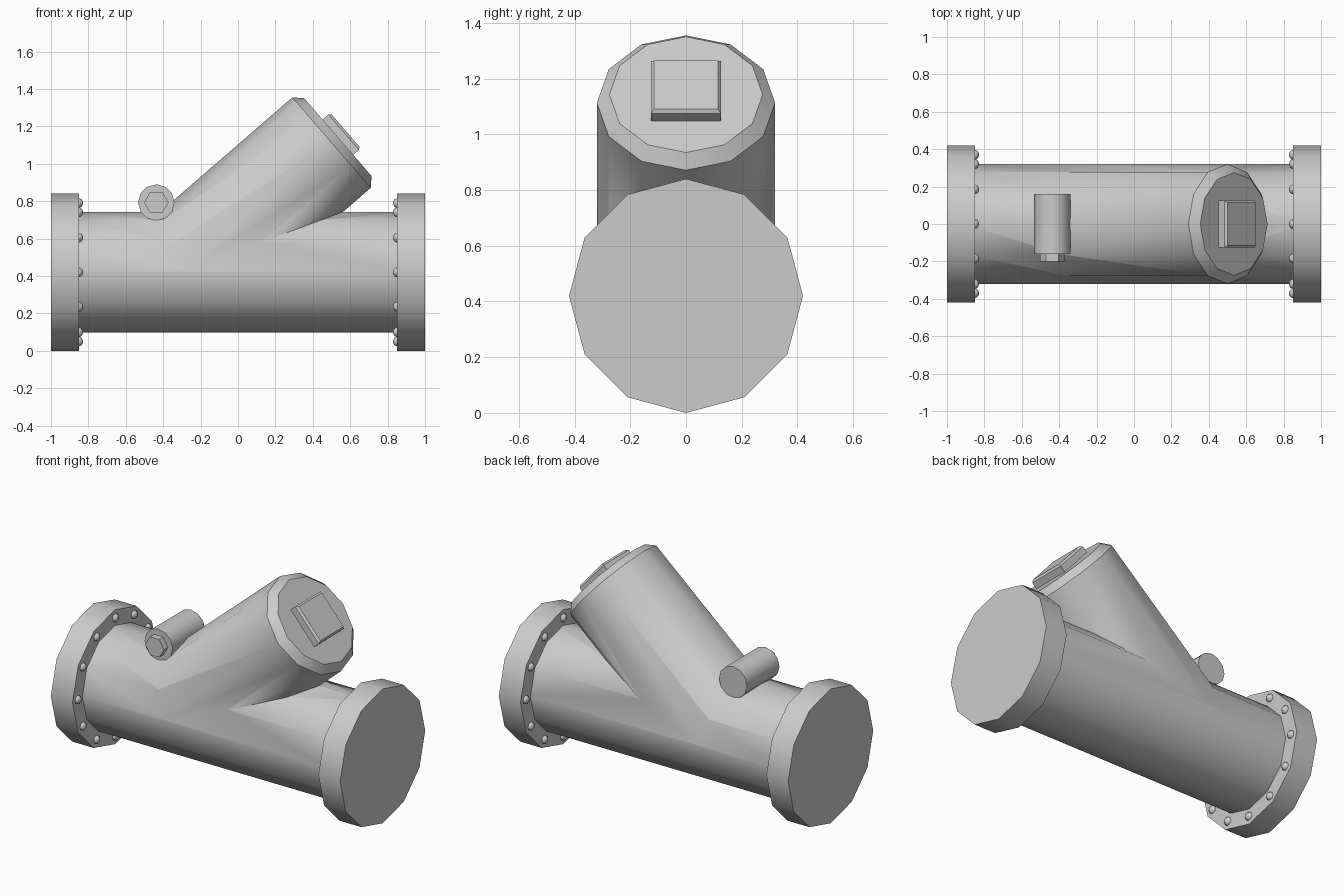
import bpy, bmesh, math
from mathutils import Vector

if "Cube" in bpy.data.objects:
    bpy.data.objects.remove(bpy.data.objects["Cube"])

X, Y, Z = Vector((1, 0, 0)), Vector((0, 1, 0)), Vector((0, 0, 1))


def turned(name, profile, sides, origin, axis, up, turn=0.0, smooth=40):
    """Closed solid from (distance along axis, radius) rings; first vertex points to up."""
    origin, axis, up = Vector(origin), axis.normalized(), up.normalized()
    side = axis.cross(up)
    bm = bmesh.new()
    rings = []
    for t, r in profile:
        ring = []
        for i in range(sides):
            a = 2 * math.pi * i / sides + turn
            ring.append(bm.verts.new(origin + axis * t + (up * math.cos(a) + side * math.sin(a)) * r))
        rings.append(ring)
    for a, b in zip(rings, rings[1:]):
        for i in range(sides):
            j = (i + 1) % sides
            bm.faces.new((a[i], a[j], b[j], b[i]))
    bm.faces.new(rings[0][::-1])
    bm.faces.new(rings[-1])
    bmesh.ops.recalc_face_normals(bm, faces=bm.faces[:])
    mesh = bpy.data.meshes.new(name)
    bm.to_mesh(mesh)
    bm.free()
    obj = bpy.data.objects.new(name, mesh)
    bpy.context.collection.objects.link(obj)
    if smooth:
        shade(obj, smooth)
    return obj


def shade(obj, angle):
    bpy.ops.object.select_all(action='DESELECT')
    obj.select_set(True)
    bpy.context.view_layer.objects.active = obj
    bpy.ops.object.shade_smooth_by_angle(angle=math.radians(angle))


# Main pipe and slanted branch, joined into one Y-shaped body
R, ZC = 0.322, 0.42
end = Vector((0.50, 0, 1.113))
slant = Vector((0.756, 0, 0.655)).normalized()
slant_up = Vector((-slant.z, 0, slant.x))
length = (end.z - ZC) / slant.z
body = turned("pipe_body", [(-0.9, R), (0.9, R)], 12, (0, 0, ZC), X, Z, smooth=0)
branch = turned("branch_tool", [(-length, R - 0.002), (0, R - 0.002)], 12, end, slant, slant_up, smooth=0)
join = body.modifiers.new("join", 'BOOLEAN')
join.operation, join.solver, join.object = 'UNION', 'EXACT', branch
bpy.context.view_layer.objects.active = body
bpy.ops.object.modifier_apply(modifier="join")
bpy.data.objects.remove(branch)
shade(body, 60)

# End flanges with a ring of domed rivets on each inner face
for label, s in (("left", -1), ("right", 1)):
    turned(label + "_flange", [(0.85, 0.42), (1.0, 0.42)], 12, (0, 0, ZC), X * s, Z)
    for i in range(12):
        a = math.radians(30 * i)
        centre = (0, 0.37 * math.sin(a), ZC + 0.37 * math.cos(a))
        dome = [(0.852, 0.026), (0.842, 0.024), (0.834, 0.017), (0.829, 0.006)]
        turned(f"{label}_rivet_{i + 1}", dome, 8, centre, X * s, Z, smooth=60)

# Chamfered cap closing the branch, with a square plug
turned("branch_cap", [(-0.005, 0.32), (0.0, 0.32), (0.045, 0.275)], 12, end, slant, slant_up, smooth=35)
q = math.sqrt(2)
turned("square_plug", [(0.03, 0.125 * q), (0.086, 0.125 * q), (0.099, 0.114 * q)], 4,
       end, slant, slant_up, math.pi / 4, smooth=0)

# Cross barrel on top of the pipe, with a hex nut at the front
barrel = (-0.437, 0, 0.793)
turned("cross_barrel", [(-0.16, 0.097), (0.16, 0.097)], 12, barrel, Y, Z)
turned("hex_nut", [(-0.2, 0.065), (-0.15, 0.065)], 6, barrel, Y, X, smooth=0)
